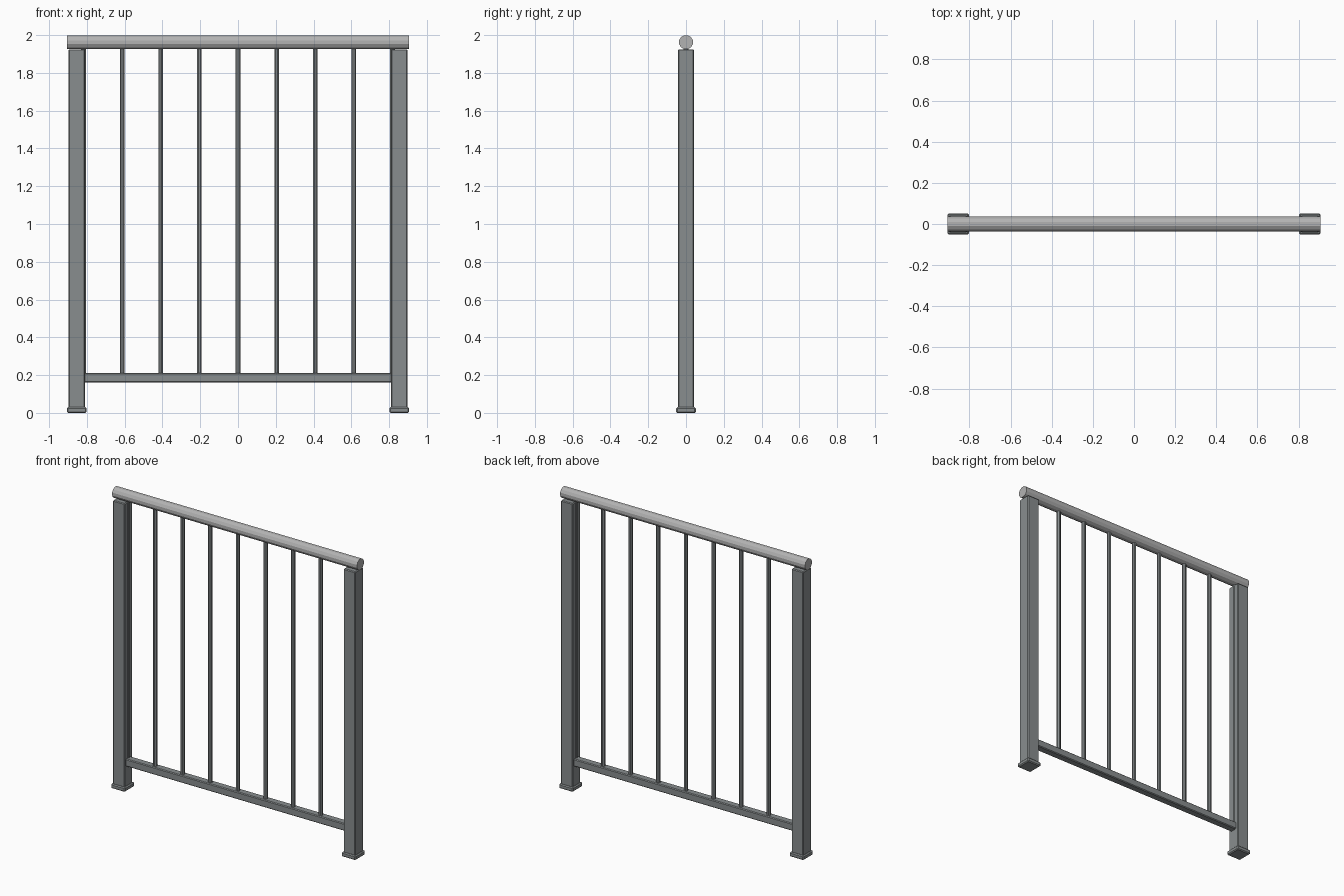
import bpy
import math

if "Cube" in bpy.data.objects:
    bpy.data.objects.remove(bpy.data.objects["Cube"])


def material(name, rgb):
    m = bpy.data.materials.new(name)
    m.diffuse_color = (*rgb, 1)
    m.use_nodes = True
    m.node_tree.nodes["Principled BSDF"].inputs["Base Color"].default_value = m.diffuse_color
    return m


STEEL = material("dark_grey_metal", (0.25, 0.27, 0.275))
LIGHT = material("light_grey_metal", (0.45, 0.45, 0.45))


def box(name, centre, size, bevel):
    bpy.ops.mesh.primitive_cube_add(size=1, location=centre)
    ob = bpy.context.object
    ob.name = name
    ob.scale = size
    bpy.ops.object.transform_apply(location=False, rotation=False, scale=True)
    mod = ob.modifiers.new("edge_bevel", "BEVEL")
    mod.width = bevel
    mod.segments = 1
    ob.data.materials.append(STEEL)
    return ob


def rod(name, centre, radius, length, sides, mat, along_x=False):
    bpy.ops.mesh.primitive_cylinder_add(vertices=sides, radius=radius, depth=length)
    ob = bpy.context.object
    ob.name = name
    # Turn the profile so a flat side faces front and top
    ob.rotation_euler = (0, 0, math.pi / sides)
    bpy.ops.object.transform_apply(location=False, rotation=True, scale=False)
    if along_x:
        ob.rotation_euler = (0, math.pi / 2, 0)
        bpy.ops.object.transform_apply(location=False, rotation=True, scale=False)
    ob.location = centre
    ob.data.materials.append(mat)
    return ob


# End posts with foot plates
for side, s in (("left", -1), ("right", 1)):
    box(f"{side}_post", (s * 0.854, 0, 0.9675), (0.087, 0.085, 1.915), 0.005)
    box(f"{side}_foot_plate", (s * 0.854, 0, 0.015), (0.104, 0.104, 0.03), 0.006)

# Bottom rail between the posts
box("bottom_rail", (0, 0, 0.185), (1.64, 0.05, 0.05), 0.005)

# Balusters; the outermost two are half sunk into the posts
for i in range(-4, 5):
    rod(f"baluster_{i + 5}", (i * 0.2045, 0, 1.07), 0.0135, 1.74, 8, STEEL)

# Round handrail
rod("handrail", (0, 0, 1.9625), 0.038, 1.812, 12, LIGHT, along_x=True)
